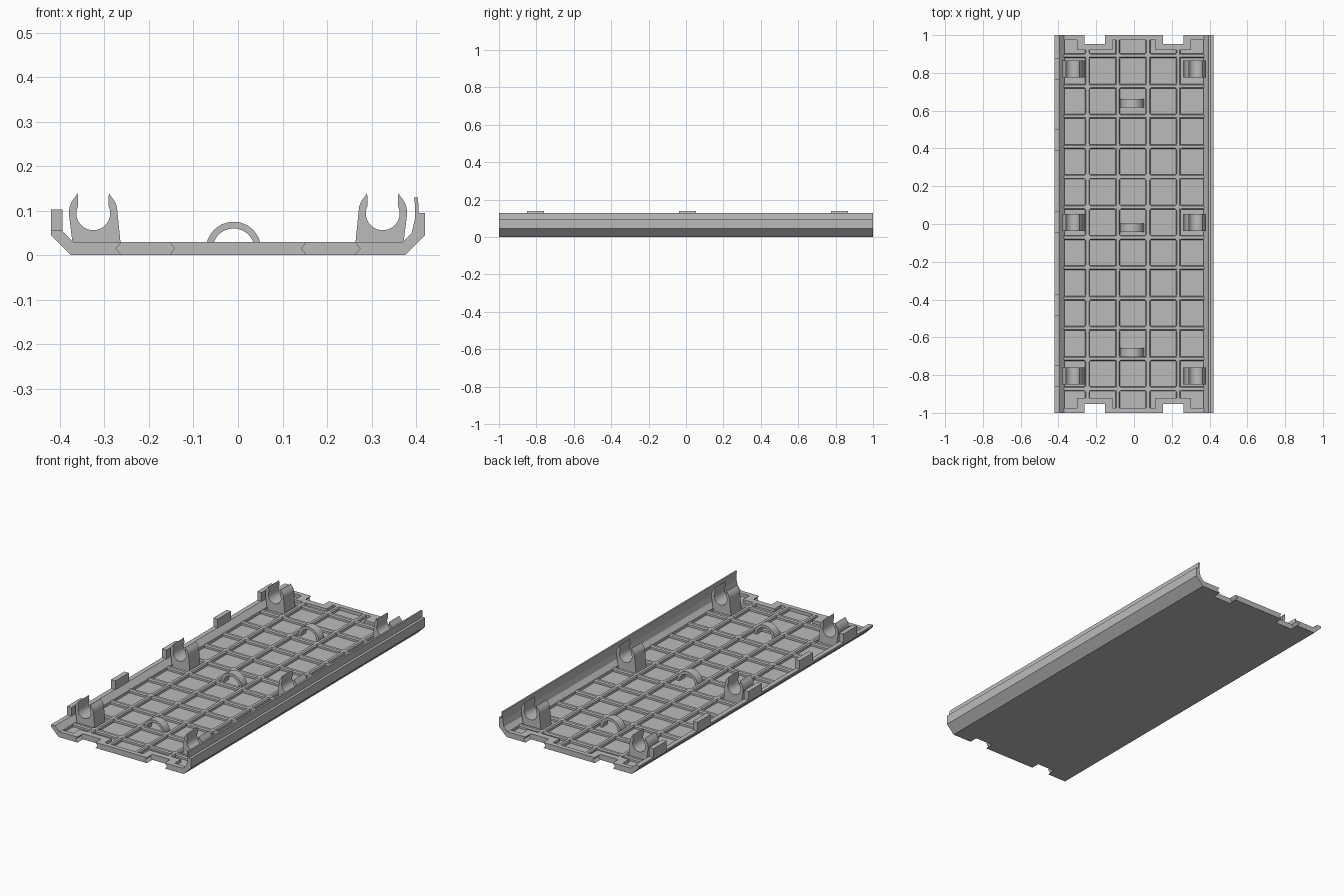
import bpy, bmesh, math
from mathutils import Matrix

if "Cube" in bpy.data.objects:
    bpy.data.objects.remove(bpy.data.objects["Cube"], do_unlink=True)

grey = bpy.data.materials.new("plain grey")
grey.use_nodes = True
colour = (0.5, 0.5, 0.5, 1)
grey.diffuse_color = colour
grey.node_tree.nodes["Principled BSDF"].inputs["Base Color"].default_value = colour


def prism(name, profile, start, end, axis="y", smooth=False):
    """Extrude a closed (side, height) profile along x or y."""
    bm = bmesh.new()

    def place(a, z, t):
        return (a, t, z) if axis == "y" else (t, a, z)
    rings = [[bm.verts.new(place(a, z, t)) for a, z in profile] for t in (start, end)]
    n = len(profile)
    for i in range(n):
        j = (i + 1) % n
        bm.faces.new((rings[0][i], rings[0][j], rings[1][j], rings[1][i]))
    for ring in rings:
        bm.faces.new(ring)
    bmesh.ops.recalc_face_normals(bm, faces=bm.faces)
    mesh = bpy.data.meshes.new(name)
    bm.to_mesh(mesh)
    bm.free()
    mesh.materials.append(grey)
    obj = bpy.data.objects.new(name, mesh)
    bpy.context.collection.objects.link(obj)
    if smooth:
        activate(obj)
        bpy.ops.object.shade_smooth_by_angle(angle=math.radians(30))
    return obj


def activate(obj):
    bpy.ops.object.select_all(action="DESELECT")
    obj.select_set(True)
    bpy.context.view_layer.objects.active = obj


def box(name, x0, x1, y0, y1, z0, z1):
    return prism(name, [(x0, z0), (x1, z0), (x1, z1), (x0, z1)], y0, y1)


def arc(cx, cz, r, a0, a1, steps):
    angles = [math.radians(a0 + (a1 - a0) * i / steps) for i in range(steps + 1)]
    return [(cx + r * math.cos(a), cz + r * math.sin(a)) for a in angles]


FLOOR, TOP = 0.013, 0.03
MID_Y = 0.0085     # centre of the rib pattern along the length
PITCH = 0.1603

# Tray: floor, chamfered edges, low left wall and tall lipped right wall
tray = prism("tray", [
    (-0.375, 0), (0.375, 0), (0.42, 0.045), (0.42, 0.095), (0.406, 0.095),
    (0.404, 0.13), (0.395, 0.13), (0.398, 0.11), (0.397, 0.08), (0.39, 0.05),
    (0.368, 0.028), (0.368, FLOOR), (-0.368, FLOOR), (-0.368, 0.028),
    (-0.395, 0.055), (-0.42, 0.055), (-0.42, 0.045)], -1, 1)

# End rims with a thicker surround at each notch
notched = [tray]
for end, s in (("back", 1), ("front", -1)):
    notched.append(box(end + "_rim", -0.372, 0.372, s * 0.975, s * 1, 0.008, TOP))
    for side, cx in (("left", 0.208), ("right", -0.208)):
        notched.append(box(f"{end}_{side}_notch_surround", cx - 0.095, cx + 0.095,
                           s * 0.92, s * 0.975, 0.008, TOP))

# Notches with V-shaped sides cut through both ends
cutters = []
for cx in (-0.208, 0.208):
    half = [(0.04, -0.016), (0.066, 0.015), (0.04, 0.046)]
    outline = [(cx + w, z) for w, z in half] + [(cx - w, z) for w, z in reversed(half)]
    for s in (-1, 1):
        cutter = prism("notch_cutter", outline, s * 0.953, s * 1.05)
        cutter.hide_render = True
        cutters.append(cutter)
for obj in notched:
    activate(obj)
    for cutter in cutters:
        mod = obj.modifiers.new("notch", "BOOLEAN")
        mod.operation = "DIFFERENCE"
        mod.solver = "EXACT"
        mod.object = cutter
        bpy.ops.object.modifier_apply(modifier=mod.name)
for cutter in cutters:
    bpy.data.objects.remove(cutter, do_unlink=True)


# Stiffening ribs with sloped sides
def rib_profile(c):
    return [(c - 0.012, 0.008), (c + 0.012, 0.008), (c + 0.012, 0.024),
            (c + 0.007, TOP), (c - 0.007, TOP), (c - 0.012, 0.024)]


rib_x = [-0.006 + PITCH * (i - 1.5) for i in range(4)]
rib_y = [MID_Y + PITCH * (i - 5.5) for i in range(12)]
for i, x in enumerate(rib_x):
    reach = 0.98 if i in (1, 2) else 0.93
    prism("long_rib", rib_profile(x), -reach, reach)
for y in rib_y:
    prism("cross_rib", rib_profile(y), -0.38, 0.372, "x")

# Diagonal fillets where the ribs cross
bm = bmesh.new()
for x in rib_x:
    for y in rib_y:
        place = (Matrix.Translation((x, y, 0.018)) @ Matrix.Rotation(math.pi / 4, 4, "Z")
                 @ Matrix.Diagonal((0.034, 0.034, 0.022, 1)))
        bmesh.ops.create_cube(bm, size=1, matrix=place)
mesh = bpy.data.meshes.new("rib_fillets")
bm.to_mesh(mesh)
bm.free()
mesh.materials.append(grey)
bpy.context.collection.objects.link(bpy.data.objects.new("rib_fillets", mesh))

# Snap clips: open rings on solid feet, mirrored left and right
cx, cz = 0.325, 0.094
right_profile = ([(-0.262, 0.01), (-0.271, 0.1)]
                 + arc(-cx, cz, 0.055, 14, 45, 5) + [(-0.29, 0.14)]
                 + arc(-cx, cz, 0.038, 27, -207, 28)
                 + [(-0.36, 0.14)] + arc(-cx, cz, 0.055, 135, 180, 6)
                 + [(-0.372, 0.03), (-0.372, 0.01)])
left_profile = [(-x, z) for x, z in right_profile]
for k in (-1, 0, 1):
    y = MID_Y + 0.813 * k
    prism("right_clip", right_profile, y - 0.045, y + 0.045, smooth=True)
    prism("left_clip", left_profile, y - 0.045, y + 0.045, smooth=True)

# Cable arches along the middle
arch = arc(-0.01, FLOOR, 0.062, 0, 180, 24) + arc(-0.01, FLOOR, 0.047, 180, 0, 24)
for y in (0.64, -0.02, -0.68):
    prism("cable_arch", arch, y - 0.023, y + 0.023, smooth=True)

# Upright tabs on the low wall
for offset in (-0.813, -0.437, 0, 0.437, 0.813):
    y = MID_Y + offset
    box("wall_tab", -0.42, -0.394, y - 0.057, y + 0.057, 0.05, 0.102)
